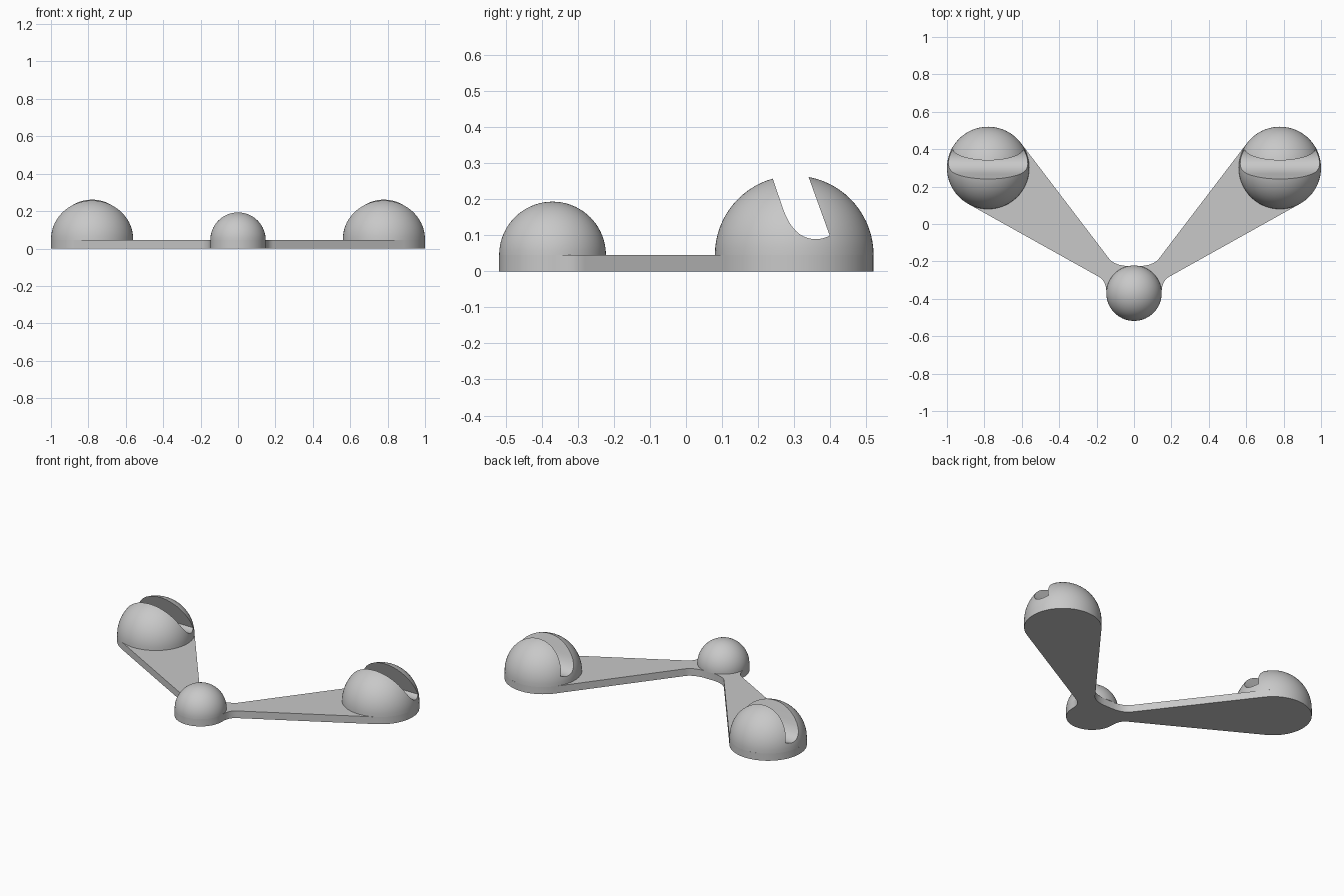
import bpy, bmesh, math
from mathutils import Matrix, Vector

if "Cube" in bpy.data.objects:
    bpy.data.objects.remove(bpy.data.objects["Cube"])

BASE_H = 0.045                       # plate thickness
BIG_C, BIG_R = (0.78, 0.30), 0.22    # outer domes
SMALL_C, SMALL_R = (0.0, -0.37), 0.148

grey = bpy.data.materials.new("light grey")
grey.diffuse_color = (0.58, 0.58, 0.58, 1)
grey.use_nodes = True
grey.node_tree.nodes["Principled BSDF"].inputs["Base Color"].default_value = grey.diffuse_color


def finish(name, bm):
    bmesh.ops.recalc_face_normals(bm, faces=bm.faces[:])
    me = bpy.data.meshes.new(name)
    bm.to_mesh(me)
    bm.free()
    me.materials.append(grey)
    ob = bpy.data.objects.new(name, me)
    bpy.context.collection.objects.link(ob)
    return ob


def activate(ob):
    bpy.ops.object.select_all(action='DESELECT')
    ob.select_set(True)
    bpy.context.view_layer.objects.active = ob


def smooth(ob):
    activate(ob)
    bpy.ops.object.shade_smooth_by_angle(angle=math.radians(30))


def prism(name, pts, vec):
    """Closed outline of 3D points, extruded along vec."""
    bm = bmesh.new()
    face = bm.faces.new([bm.verts.new(p) for p in pts])
    ext = bmesh.ops.extrude_face_region(bm, geom=[face], use_keep_orig=True)
    moved = [g for g in ext["geom"] if isinstance(g, bmesh.types.BMVert)]
    bmesh.ops.translate(bm, verts=moved, vec=vec)
    return finish(name, bm)


def arc(c, r, a0, a1, n):
    angles = [math.radians(a0 + (a1 - a0) * i / n) for i in range(n + 1)]
    return [(c[0] + r * math.cos(a), c[1] + r * math.sin(a)) for a in angles]


def fillet(p0, p1, p2, n=10):
    p0, p1, p2 = Vector(p0), Vector(p1), Vector(p2)
    ts = [i / n for i in range(n + 1)]
    return [tuple(p0 * (1 - t) ** 2 + p1 * 2 * t * (1 - t) + p2 * t * t) for t in ts]


def dome(name, c, r):
    """Hemisphere sitting on the plate."""
    bm = bmesh.new()
    bmesh.ops.create_uvsphere(bm, u_segments=72, v_segments=36, radius=r)
    bmesh.ops.delete(bm, geom=[v for v in bm.verts if v.co.z < -1e-4], context='VERTS')
    bmesh.ops.holes_fill(bm, edges=[e for e in bm.edges if e.is_boundary], sides=0)
    bmesh.ops.transform(bm, matrix=Matrix.Translation((c[0], c[1], BASE_H)), verts=bm.verts[:])
    return finish(name, bm)


# V-shaped plate: round ends joined by tapered arms with fillets at the hub
half = arc(SMALL_C, SMALL_R, -90, 0, 18)
half += fillet((0.148, -0.36), (0.149, -0.304), (0.19, -0.281))
half += arc(BIG_C, BIG_R, -60.7, 142.7, 44)
half += fillet((0.135, -0.183), (0.105, -0.222), (0.03, -0.225))
outline = half + [(-x, y) for x, y in reversed(half[1:])]
plate = prism("base_plate", [(x, y, 0) for x, y in outline], (0, 0, BASE_H))
smooth(plate)

# Centre dome
smooth(dome("centre_dome", SMALL_C, SMALL_R))

# Slotted outer domes: leaning slot with a rounded floor, mirrored
outer = dome("slotted_domes", BIG_C, BIG_R)
slot = [(0.3033, 0.3625), (0.3986, 0.0986)]
slot += fillet((0.3986, 0.0986), (0.36, 0.080), (0.325, 0.097), 8)[1:]
slot += fillet((0.325, 0.097), (0.289, 0.115), (0.268, 0.176), 10)[1:]
slot += [(0.2045, 0.3625)]
cutter = prism("slot_cutter", [(0.5, y, z) for y, z in slot], (0.6, 0, 0))
cutter.hide_render = True

cut = outer.modifiers.new("slot", 'BOOLEAN')
cut.operation, cut.solver, cut.object = 'DIFFERENCE', 'EXACT', cutter
mirror = outer.modifiers.new("mirror", 'MIRROR')
mirror.use_mirror_merge = False
activate(outer)
bpy.ops.object.modifier_apply(modifier=cut.name)
bpy.ops.object.modifier_apply(modifier=mirror.name)
bpy.data.objects.remove(cutter, do_unlink=True)
smooth(outer)
